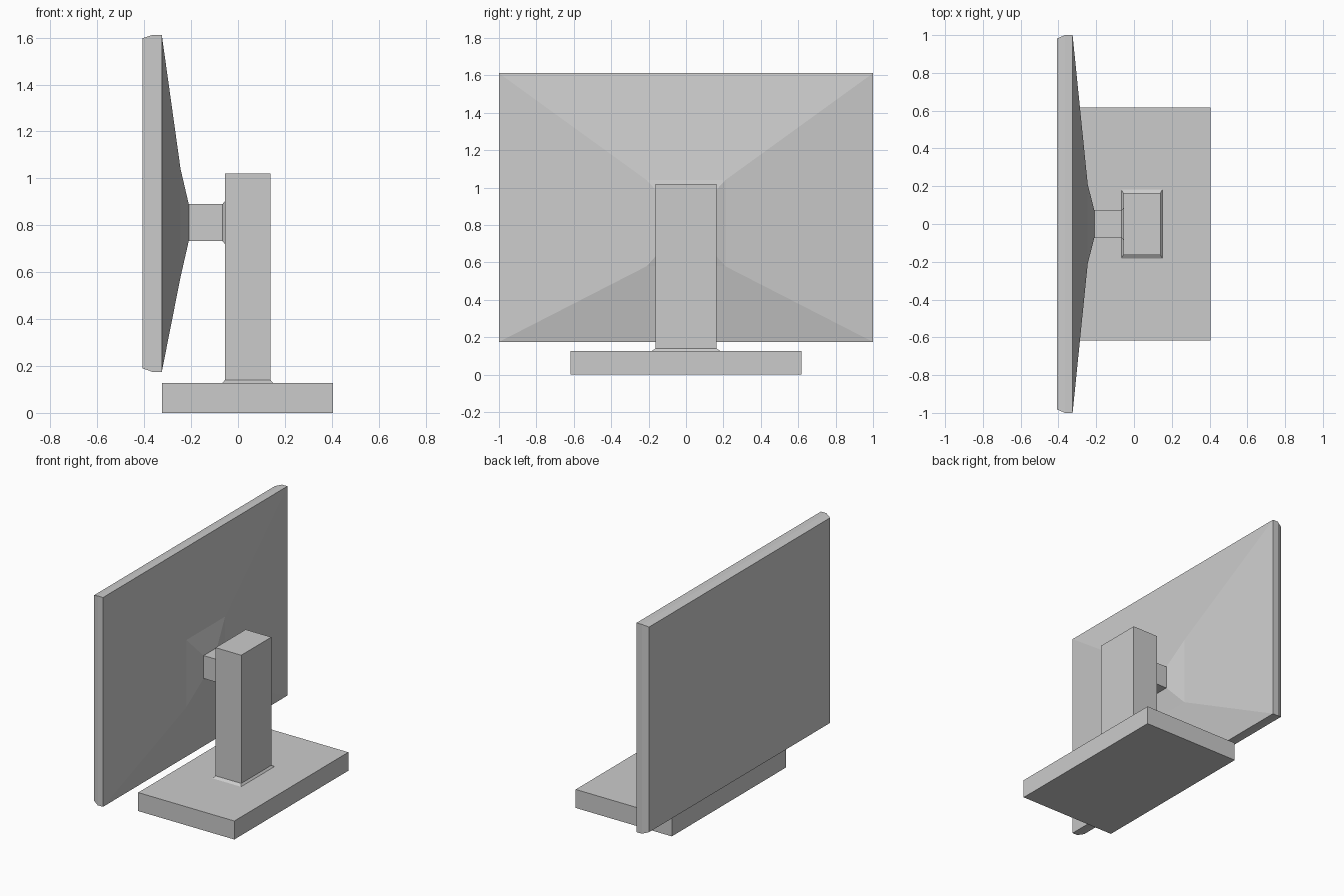
import bpy, bmesh

if "Cube" in bpy.data.objects:
    bpy.data.objects.remove(bpy.data.objects["Cube"])


def loft(name, axis, rings):
    """Closed solid through rectangles (pos, a0, a1, b0, b1) stacked along x or z."""
    bm = bmesh.new()
    loops = []
    for p, a0, a1, b0, b1 in rings:
        corners = [(a0, b0), (a1, b0), (a1, b1), (a0, b1)]
        loops.append([bm.verts.new((p, a, b) if axis == 'x' else (a, b, p))
                      for a, b in corners])
    for lo, hi in zip(loops, loops[1:]):
        for i in range(4):
            j = (i + 1) % 4
            bm.faces.new((lo[i], lo[j], hi[j], hi[i]))
    bm.faces.new(loops[0][::-1])
    bm.faces.new(loops[-1])
    bmesh.ops.recalc_face_normals(bm, faces=bm.faces)
    mesh = bpy.data.meshes.new(name)
    bm.to_mesh(mesh)
    bm.free()
    obj = bpy.data.objects.new(name, mesh)
    bpy.context.collection.objects.link(obj)
    return obj


# Flat base slab
loft("base", 'z', [(0.0, -0.325, 0.405, -0.618, 0.618),
                   (0.127, -0.325, 0.405, -0.618, 0.618)])

# Upright column with a flared foot
loft("column", 'z', [(0.127, -0.067, 0.15, -0.182, 0.182),
                     (0.14, -0.056, 0.139, -0.163, 0.163),
                     (1.02, -0.056, 0.139, -0.163, 0.163)])

# Screen panel: chamfered front edge, pyramid back and neck flaring into the column
loft("screen_and_neck", 'x', [(-0.407, -0.982, 0.982, 0.19, 1.598),
                              (-0.365, -1.0, 1.0, 0.175, 1.612),
                              (-0.325, -1.0, 1.0, 0.175, 1.612),
                              (-0.245, -0.21, 0.21, 0.58, 1.04),
                              (-0.21, -0.073, 0.073, 0.733, 0.89),
                              (-0.066, -0.073, 0.073, 0.733, 0.89),
                              (-0.056, -0.085, 0.085, 0.72, 0.903)])
